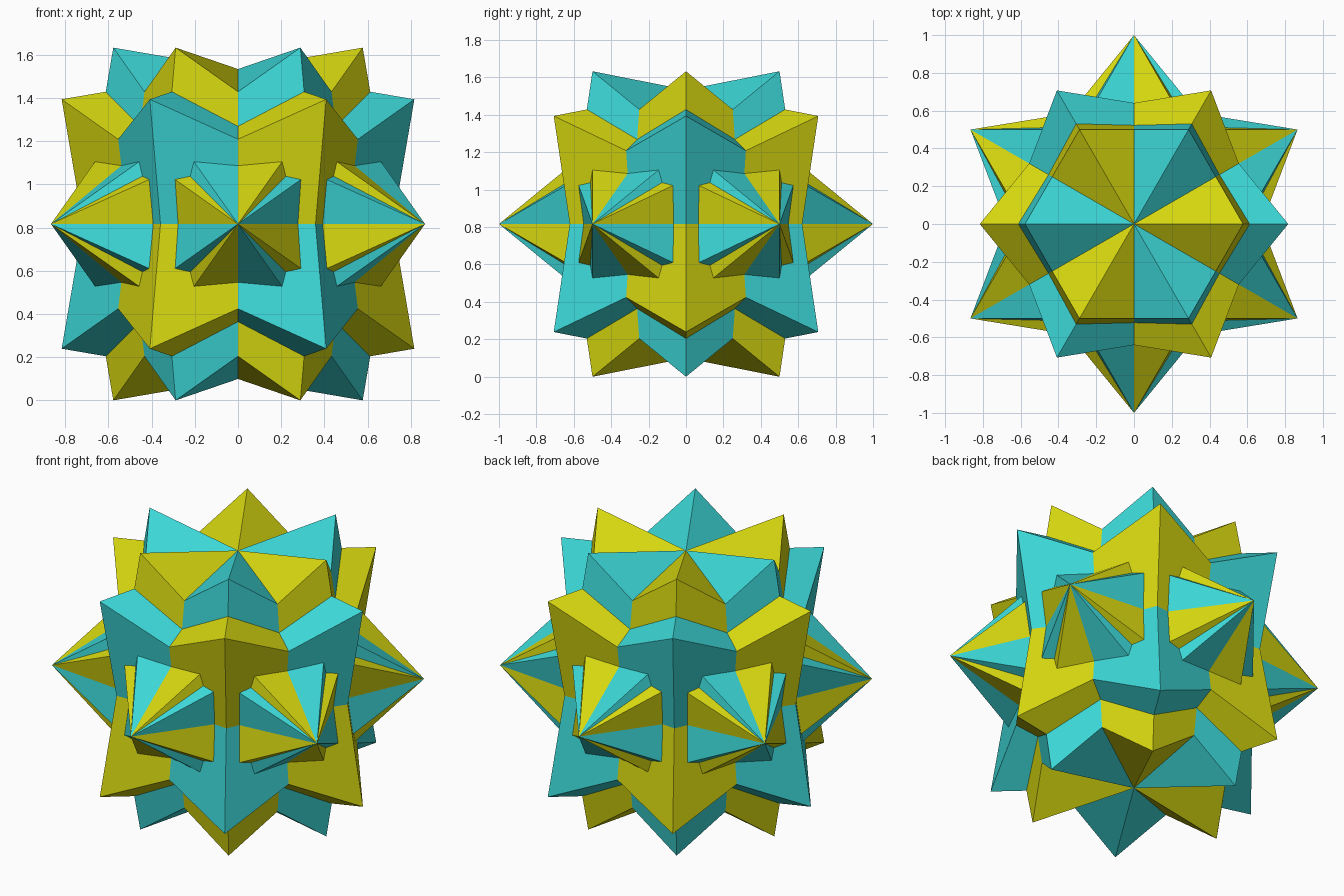
import bpy
import bmesh
import math
from mathutils import Vector

cube = bpy.data.objects.get("Cube")
if cube:
    bpy.data.objects.remove(cube, do_unlink=True)

CENTRE = Vector((0, 0, math.sqrt(2 / 3)))


def make_material(name, colour):
    mat = bpy.data.materials.new(name)
    mat.use_nodes = True
    mat.diffuse_color = colour
    bsdf = next(n for n in mat.node_tree.nodes if n.type == 'BSDF_PRINCIPLED')
    bsdf.inputs["Base Color"].default_value = colour
    return mat


def tilted_axes(turn):
    """Three perpendicular unit axes standing like a tripod about z."""
    r, h = math.sqrt(2 / 3), math.sqrt(1 / 3)
    angles = [math.radians(turn + 120 * k) for k in range(3)]
    return [Vector((r * math.cos(a), r * math.sin(a), h)) for a in angles]


def octahedron(name, pole, u, v, mat):
    """Regular octahedron: two poles and a square belt, turned 45 degrees."""
    bm = bmesh.new()
    top, bottom = (bm.verts.new(CENTRE + s * pole) for s in (1, -1))
    corners = (u + v, v - u, -u - v, u - v)
    belt = [bm.verts.new(CENTRE + c.normalized()) for c in corners]
    for i in range(4):
        a, b = belt[i], belt[(i + 1) % 4]
        bm.faces.new((a, b, top))
        bm.faces.new((b, a, bottom))
    bmesh.ops.recalc_face_normals(bm, faces=bm.faces)
    mesh = bpy.data.meshes.new(name)
    bm.to_mesh(mesh)
    bm.free()
    mesh.materials.append(mat)
    obj = bpy.data.objects.new(name, mesh)
    bpy.context.collection.objects.link(obj)


teal = make_material("teal", (0.045, 0.67, 0.67, 1))
yellow = make_material("yellow", (0.67, 0.67, 0.005, 1))

# Two interlocking stars, each of three octahedra, the second turned 60 degrees
for label, turn, mat in (("teal", 0, teal), ("yellow", 60, yellow)):
    axes = tilted_axes(turn)
    for k in range(3):
        octahedron(f"{label}_octahedron_{k + 1}", axes[k],
                   axes[(k + 1) % 3], axes[(k + 2) % 3], mat)
